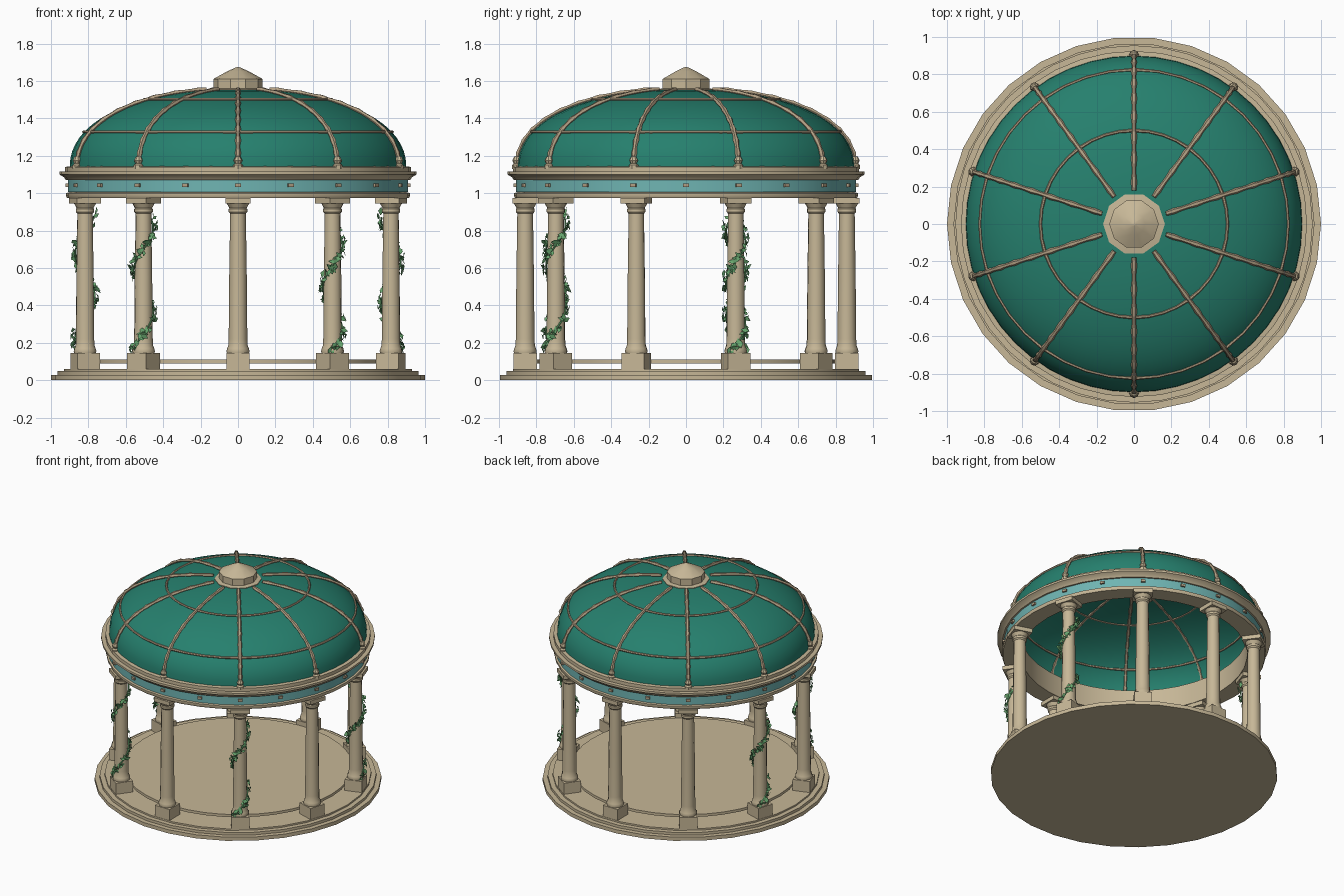
import bpy, bmesh, math, random
from math import pi, sin, cos, radians
from mathutils import Vector, Matrix

random.seed(4)
old = bpy.data.objects.get("Cube")
if old:
    bpy.data.objects.remove(old, do_unlink=True)


def material(name, rgb):
    m = bpy.data.materials.new(name)
    m.use_nodes = True
    m.diffuse_color = (*rgb, 1)
    m.node_tree.nodes["Principled BSDF"].inputs["Base Color"].default_value = (*rgb, 1)
    return m


STONE = material("sandstone", (0.57, 0.475, 0.31))
RIB = material("weathered_bronze", (0.45, 0.35, 0.23))
DOME = material("green_copper", (0.019, 0.215, 0.155))
FRIEZE = material("pale_teal", (0.16, 0.46, 0.45))
LEAF = material("ivy_green", (0.14, 0.39, 0.16))


def finish(obj, mat, smooth=0):
    obj.data.materials.append(mat)
    if smooth:
        bpy.ops.object.select_all(action='DESELECT')
        obj.select_set(True)
        bpy.context.view_layer.objects.active = obj
        bpy.ops.object.shade_smooth_by_angle(angle=radians(smooth))
    return obj


def from_bmesh(name, bm, mat, smooth=0):
    bmesh.ops.recalc_face_normals(bm, faces=bm.faces)
    mesh = bpy.data.meshes.new(name)
    bm.to_mesh(mesh)
    bm.free()
    obj = bpy.data.objects.new(name, mesh)
    bpy.context.collection.objects.link(obj)
    return finish(obj, mat, smooth)


def lathe(name, profile, mat, sides=40, closed=False, center=(0, 0), smooth=35):
    """Revolve (radius, height) points around a vertical axis."""
    bm = bmesh.new()
    rings = []
    for r, z in profile:
        n = sides if r > 0 else 1
        rings.append([bm.verts.new((center[0] + r * cos(2 * pi * i / sides),
                                    center[1] + r * sin(2 * pi * i / sides), z)) for i in range(n)])
    pairs = list(zip(rings, rings[1:])) + ([(rings[-1], rings[0])] if closed else [])
    for a, b in pairs:
        for i in range(sides):
            j = (i + 1) % sides
            quad = [a[i % len(a)], a[j % len(a)], b[j % len(b)], b[i % len(b)]]
            bm.faces.new(list(dict.fromkeys(quad)))
    return from_bmesh(name, bm, mat, smooth)


def box(name, center, size, mat):
    bm = bmesh.new()
    bmesh.ops.create_cube(bm, size=1, matrix=Matrix.Translation(center) @ Matrix.Diagonal((*size, 1)))
    return from_bmesh(name, bm, mat)


def tube(name, points, radii, depth, mat, cyclic=False):
    """Sweep a round section along points, then turn it into a mesh."""
    curve = bpy.data.curves.new(name, 'CURVE')
    curve.dimensions = '3D'
    curve.bevel_depth = depth
    curve.bevel_resolution = 1
    curve.use_fill_caps = True
    spline = curve.splines.new('POLY')
    spline.points.add(len(points) - 1)
    for p, co, r in zip(spline.points, points, radii):
        p.co = (*co, 1)
        p.radius = r
    spline.use_cyclic_u = cyclic
    obj = bpy.data.objects.new(name, curve)
    bpy.context.collection.objects.link(obj)
    bpy.ops.object.select_all(action='DESELECT')
    obj.select_set(True)
    bpy.context.view_layer.objects.active = obj
    bpy.ops.object.convert(target='MESH')
    return finish(bpy.context.view_layer.objects.active, mat, 50)


def repeat(obj, slots, count):
    """Place linked copies around the centre; the first slot uses the object itself."""
    for n, k in enumerate(slots):
        o = obj
        if n:
            o = bpy.data.objects.new(obj.name, obj.data)
            bpy.context.collection.objects.link(o)
        o.rotation_euler.z = 2 * pi * k / count


# Stepped base and raised floor
lathe("base_steps", [(0, 0), (1, 0), (1, .028), (.965, .028), (.965, .048),
                     (.93, .048), (.93, .06), (0, .06)], STONE, 30)
lathe("floor", [(0, .09), (.8, .09), (.8, .11), (0, .11)], STONE)

# Ten columns
COL = .86
parts = [
    box("column_plinth", (0, -COL, .1025), (.125, .125, .085), STONE),
    lathe("column_shaft", [(0, .14), (.058, .14), (.062, .155), (.058, .17), (.052, .185),
                           (.05, .22), (.047, .55), (.042, .89), (.05, .9), (.05, .915),
                           (.046, .92), (.06, .945), (0, .945)], STONE, 12, center=(0, -COL)),
    box("column_abacus", (0, -COL, .96), (.135, .135, .03), STONE),
]
for part in parts:
    repeat(part, range(10), 10)

# Ivy winding up four of the columns
VINES = (1, 3, 7, 9)


def vine_point(z, r):
    a = radians(-54 + 800 * (z - .25))
    return Vector((r * cos(a), -COL + r * sin(a), z)), a


bm = bmesh.new()
for i in range(95):
    z = .14 + .73 * i / 94
    pos, a = vine_point(z + random.uniform(-.02, .02), random.uniform(.054, .07))
    pos.z += random.uniform(-.025, .025)
    turn = (Matrix.Rotation(a, 4, 'Z') @ Matrix.Rotation(random.uniform(-.7, .7), 4, 'Z')
            @ Matrix.Rotation(random.uniform(-.6, .6), 4, 'Y')
            @ Matrix.Rotation(random.uniform(0, 2 * pi), 4, 'X'))
    s = random.uniform(.018, .027)
    corners = [(0, -s, 0), (.004, 0, -.55 * s), (0, s, 0), (.004, 0, .55 * s)]
    bm.faces.new([bm.verts.new(pos + turn @ Vector(c)) for c in corners])
repeat(from_bmesh("ivy_leaves", bm, LEAF), VINES, 10)
stem = [vine_point(.13 + .74 * i / 40, .052)[0] for i in range(41)]
repeat(tube("ivy_stem", stem, [1] * 41, .005, LEAF), VINES, 10)

# Entablature: lower beam, coloured frieze, cornice
lathe("lower_beam", [(.79, .975), (.915, .975), (.92, .985), (.92, 1.0), (.9, 1.005),
                     (.9, 1.07), (.79, 1.07)], STONE, closed=True)
lathe("frieze_band", [(.9, 1.005), (.908, 1.005), (.908, 1.075), (.9, 1.075)], FRIEZE, closed=True)
lathe("cornice", [(.79, 1.07), (.92, 1.07), (.93, 1.085), (.955, 1.1), (.955, 1.115),
                  (.925, 1.115), (.925, 1.14), (.89, 1.145), (.79, 1.14)], STONE, closed=True)
repeat(box("frieze_stud", (0, -.91, 1.043), (.03, .022, .018), RIB), range(20), 20)

# Dome shell
DR, DZ, DH, POWER = .9, 1.135, .42, 2.2


def dome_height(r):
    return DZ + DH * max(0, 1 - (r / DR) ** POWER) ** (1 / POWER)


radii = [DR * sin(pi / 2 * (1 - i / 18)) for i in range(18)] + [0]
lathe("dome", [(r, dome_height(r)) for r in radii], DOME, 48, smooth=60)

# Ribs with jointed swellings, ending in small feet
path, widths = [], []
for i in range(29):
    r = DR * sin(pi / 2 * (1 - i / 32))
    path.append((0, -r - .004, dome_height(r) + .004))
    widths.append(1.35 if i % 3 == 0 else 1)
repeat(tube("dome_rib", path, widths, .012, RIB), range(10), 10)
repeat(lathe("rib_foot", [(0, 1.13), (.026, 1.13), (.026, 1.15), (.016, 1.158), (.024, 1.175),
                          (.014, 1.195), (0, 1.2)], STONE, 8, center=(0, -.905)), range(10), 10)

# Horizontal hoops
for name, r in (("lower_hoop", .825), ("upper_hoop", .5)):
    hoop = [(r * sin(2 * pi * i / 40), -r * cos(2 * pi * i / 40), dome_height(r) + .003)
            for i in range(40)]
    tube(name, hoop, [1.25 if i % 4 == 0 else 1 for i in range(40)], .008, RIB, True)

# Crown cap
lathe("crown_cap", [(0, 1.535), (.165, 1.535), (.165, 1.555), (.132, 1.56), (.132, 1.61),
                    (.06, 1.65), (.012, 1.672), (0, 1.675)], STONE, 10, smooth=30)
